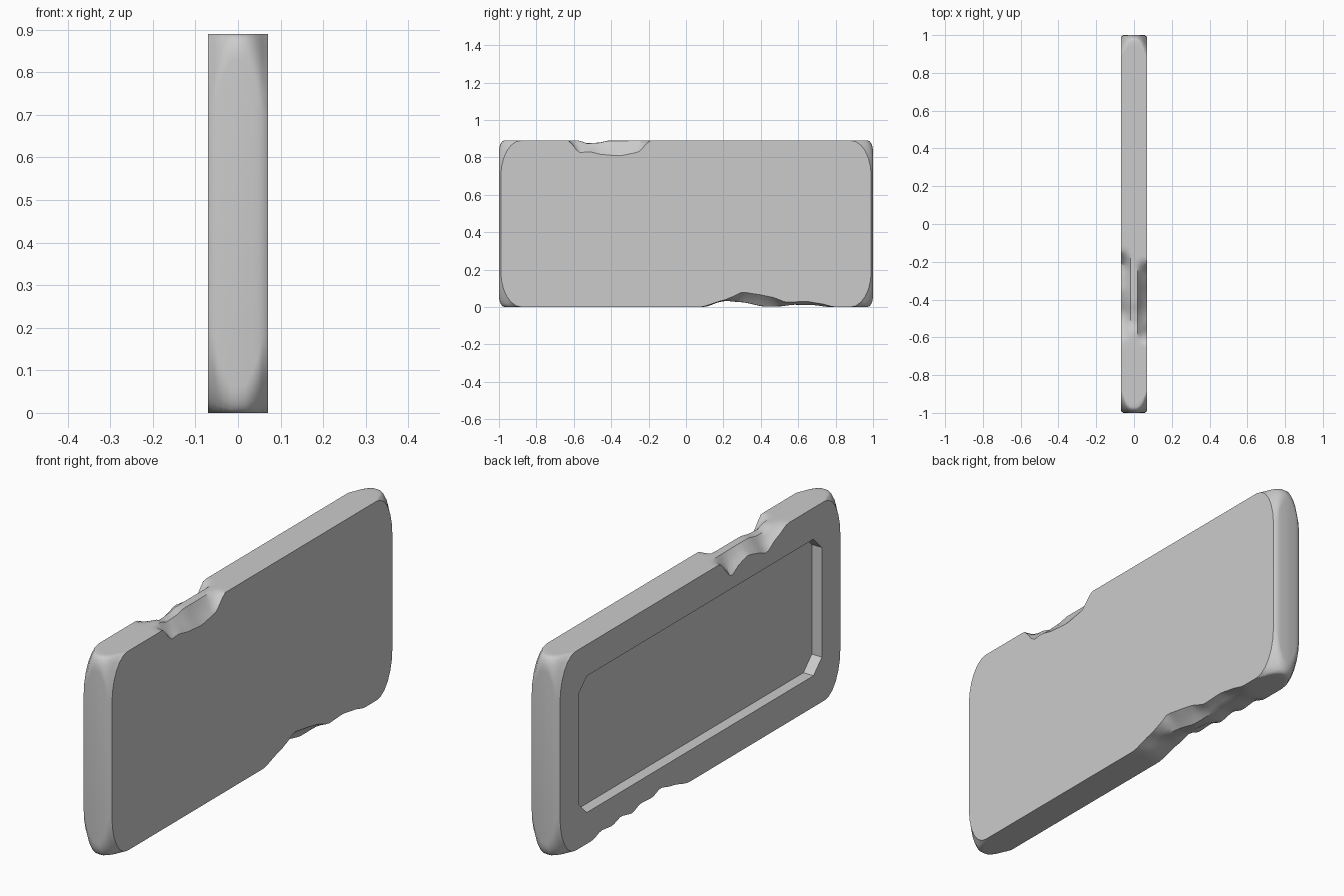
import bpy, bmesh, math

if "Cube" in bpy.data.objects:
    bpy.data.objects.remove(bpy.data.objects["Cube"])

H, W = 0.89, 0.07          # slab height, half thickness

# chip depth profiles (y, depth) on the left face, centre line and right face
TOP = {
    -1: [(-.62, 0), (-.54, .035), (-.47, .075), (-.40, .05), (-.34, .035), (-.28, .05), (-.22, .085), (-.14, 0)],
    0: [(-.57, 0), (-.53, .015), (-.47, .012), (-.41, 0)],
    1: [(-.63, 0), (-.57, .065), (-.52, .06), (-.45, .075), (-.36, .082), (-.26, .065), (-.19, 0)],
}
BOTTOM = {
    -1: [(.08, 0), (.2, .03), (.28, .05), (.34, .03), (.42, .035), (.48, .015), (.56, .03), (.62, .012), (.7, .02), (.76, 0)],
    0: [(.1, 0), (.2, .033), (.3, .025), (.42, .002), (.5, .003), (.58, .012), (.68, .01), (.76, 0)],
    1: [(.08, 0), (.2, .035), (.25, .055), (.3, .08), (.38, .068), (.45, .055), (.54, .025), (.64, .03), (.72, .018), (.79, 0)],
}


def sample(prof, y):
    for (a, da), (b, db) in zip(prof, prof[1:]):
        if a <= y <= b:
            t = (y - a) / (b - a)
            t = t * t * (3 - 2 * t) * .5 + t * .5
            return da + (db - da) * t
    return 0.0


def depth(chips, x, y):
    t = max(0, (abs(x) / W - .25) / .75)
    side = sample(chips[1 if x > 0 else -1], y)
    mid = sample(chips[0], y)
    return mid + (side - mid) * t ** .85


def ring(x, end, cy, cz):
    """Outline of the slab at one thickness layer."""
    pts = []
    n, seg = 84, 6
    flat = end - cy
    ys = [-flat + 2 * flat * i / n for i in range(n + 1)]

    def corner(sy, top, a0, a1):
        for i in range(1, seg):
            a = a0 + (a1 - a0) * i / seg
            y = sy * (flat + cy * math.cos(a))
            z = cz - cz * math.sin(a)
            pts.append((x, y, H - z if top else z))
    q = math.pi / 2
    pts += [(x, y, depth(BOTTOM, x, y)) for y in ys]
    corner(1, False, q, 0)
    pts += [(x, end, cz), (x, end, H - cz)]
    corner(1, True, 0, q)
    pts += [(x, y, H - depth(TOP, x, y)) for y in reversed(ys)]
    corner(-1, True, q, 0)
    pts += [(x, -end, H - cz), (x, -end, cz)]
    corner(-1, False, 0, q)
    return pts


def make_object(name, bm):
    bmesh.ops.recalc_face_normals(bm, faces=bm.faces)
    me = bpy.data.meshes.new(name)
    bm.to_mesh(me)
    bm.free()
    ob = bpy.data.objects.new(name, me)
    bpy.context.collection.objects.link(ob)
    return ob


def loft(name, rings):
    bm = bmesh.new()
    loops = [[bm.verts.new(p) for p in r] for r in rings]
    for a, b in zip(loops, loops[1:]):
        for i in range(len(a)):
            j = (i + 1) % len(a)
            bm.faces.new((a[i], a[j], b[j], b[i]))
    bm.faces.new(loops[0])
    bm.faces.new(loops[-1])
    return make_object(name, bm)


# worn slab: corners are cut tighter in the middle of the thickness
half = [(.018, 1, .032, .065), (.034, 1, .045, .10), (.047, 1, .065, .13),
        (.057, 1, .09, .18), (W, .99, .11, .19)]
layers = [(-x, e, a, b) for x, e, a, b in reversed(half)] + [(0, 1, .03, .06)] + half
slab = loft("stone_slab", [ring(*l) for l in layers])

# octagonal recess cut into the left face
RY, Z0, Z1, C = .86, .14, .75, .06
octagon = [(-RY + C, Z0), (RY - C, Z0), (RY, Z0 + C), (RY, Z1 - C),
           (RY - C, Z1), (-RY + C, Z1), (-RY, Z1 - C), (-RY, Z0 + C)]
cutter = loft("recess_cutter", [[(x, y, z) for y, z in octagon] for x in (-.12, -.02)])
cutter.hide_render = True

mod = slab.modifiers.new("recess", 'BOOLEAN')
mod.operation = 'DIFFERENCE'
mod.solver = 'EXACT'
mod.object = cutter
bpy.context.view_layer.objects.active = slab
slab.select_set(True)
cutter.select_set(False)
bpy.ops.object.modifier_apply(modifier=mod.name)
bpy.data.objects.remove(cutter)
bpy.ops.object.shade_smooth_by_angle(angle=math.radians(30))
